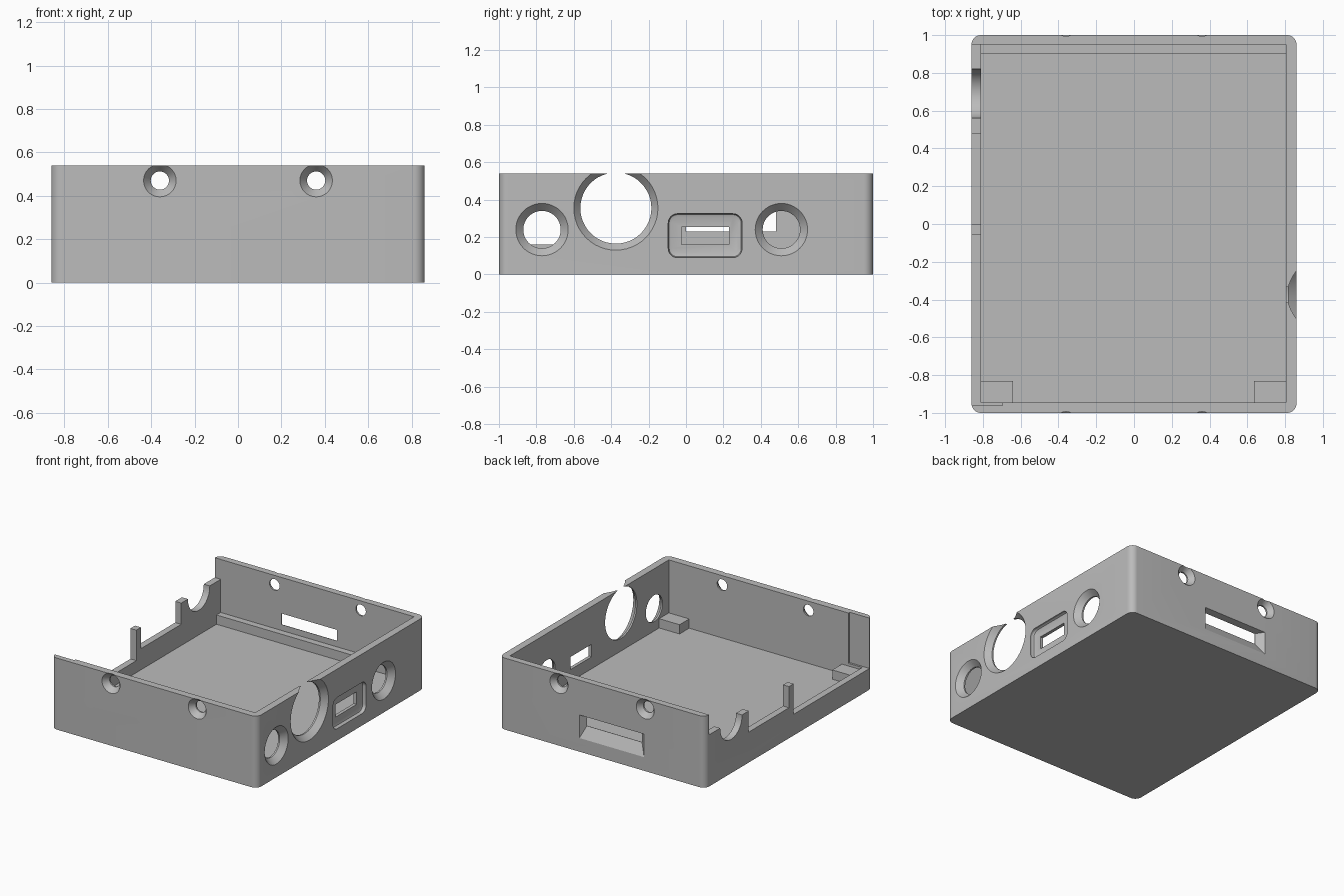
import bpy, bmesh
from math import sin, cos, pi, radians
from mathutils import Vector

cube = bpy.data.objects.get("Cube")
if cube:
    bpy.data.objects.remove(cube, do_unlink=True)

grey = bpy.data.materials.new("plain grey")
grey.use_nodes = True
colour = (0.5, 0.5, 0.5, 1)
grey.diffuse_color = colour
grey.node_tree.nodes["Principled BSDF"].inputs["Base Color"].default_value = colour

W, D, H = 0.86, 1.0, 0.54      # half width, half depth, height
FLOOR = 0.07
IX0, IX1, IY0, IY1 = -0.81, 0.805, -0.945, 0.95   # inner cavity


def loft(name, rings):
    """Closed solid through rings of equal point count, capped at both ends."""
    bm = bmesh.new()
    loops = [[bm.verts.new(p) for p in ring] for ring in rings]
    n = len(loops[0])
    for a, b in zip(loops, loops[1:]):
        for i in range(n):
            j = (i + 1) % n
            bm.faces.new((a[i], a[j], b[j], b[i]))
    bm.faces.new(loops[0])
    bm.faces.new(loops[-1])
    bmesh.ops.recalc_face_normals(bm, faces=bm.faces)
    mesh = bpy.data.meshes.new(name)
    bm.to_mesh(mesh)
    bm.free()
    mesh.materials.append(grey)
    obj = bpy.data.objects.new(name, mesh)
    bpy.context.collection.objects.link(obj)
    return obj


def rounded(u0, u1, v0, v1, r, steps=8):
    """Rounded rectangle outline as 2D points."""
    pts = []
    corners = ((u1 - r, v1 - r), (u0 + r, v1 - r), (u0 + r, v0 + r), (u1 - r, v0 + r))
    for k, (cu, cv) in enumerate(corners):
        for i in range(steps + 1):
            a = pi / 2 * (k + i / steps)
            pts.append((cu + r * cos(a), cv + r * sin(a)))
    return pts


def rect(u0, u1, v0, v1):
    return [(u0, v0), (u1, v0), (u1, v1), (u0, v1)]


def circle(u, v, r, n=48):
    return [(u + r * cos(2 * pi * i / n), v + r * sin(2 * pi * i / n)) for i in range(n)]


def on_x(pts, x):
    return [Vector((x, u, v)) for u, v in pts]


def on_y(pts, y):
    return [Vector((u, y, v)) for u, v in pts]


def on_z(pts, z):
    return [Vector((u, v, z)) for u, v in pts]


def box(name, x0, x1, y0, y1, z0, z1):
    pts = rect(x0, x1, y0, y1)
    return loft(name, [on_z(pts, z0), on_z(pts, z1)])


body = loft("case_body", [on_z(rounded(-W, W, -D, D, 0.05), z) for z in (0, H)])


def cut(cutter):
    cutter.hide_render = True
    mod = body.modifiers.new("cut", "BOOLEAN")
    mod.operation = "DIFFERENCE"
    mod.solver = "EXACT"
    mod.object = cutter
    bpy.context.view_layer.objects.active = body
    bpy.ops.object.modifier_apply(modifier=mod.name)
    bpy.data.objects.remove(cutter, do_unlink=True)


# Hollow interior
cut(box("cavity", IX0, IX1, IY0, IY1, FLOOR, 1))

# Stepped left wall with two upright posts and a half-round cradle
cradle = [(0.69 + 0.13 * cos(a), 0.385 + 0.13 * sin(a))
          for a in (pi + pi * i / 24 for i in range(25))]
profile = [(-0.96, 1), (-0.96, 0.16), (-0.055, 0.16), (-0.055, 0.39), (0, 0.39),
           (0, 0.23), (0.48, 0.23), (0.48, 0.39), (0.56, 0.39), *cradle,
           (0.82, 0.39), (0.951, 0.39), (0.951, 1)]
cut(loft("left_wall_cut", [on_x(profile, -1), on_x(profile, IX0 + 0.001)]))
cut(box("front_wall_relief", -1, -0.695, -0.96, -0.93, 0.16, 1))

# Countersunk round openings in the right wall
for y, z, wide, narrow in ((-0.77, 0.24, 0.14, 0.1), (-0.375, 0.355, 0.225, 0.19),
                           (0.51, 0.24, 0.14, 0.1)):
    big, small = circle(y, z, wide), circle(y, z, narrow)
    cut(loft("round_opening", [on_x(big, 0.9), on_x(big, W),
                               on_x(small, 0.817), on_x(small, 0.75)]))

# Recessed port in the right wall
outer = rounded(-0.095, 0.3, 0.09, 0.325, 0.05)
mid = rounded(-0.09, 0.295, 0.095, 0.32, 0.045)
inner = rounded(-0.075, 0.28, 0.11, 0.305, 0.03)
cut(loft("port_recess", [on_x(outer, 0.9), on_x(outer, 0.845),
                         on_x(mid, 0.835), on_x(inner, 0.83)]))
slot = rect(-0.025, 0.23, 0.16, 0.255)
cut(loft("port_slot", [on_x(slot, 0.75), on_x(slot, 0.9)]))

# Countersunk screw holes, two in the front and two in the back
for x in (-0.36, 0.36):
    for s, inside in ((-1, IY0), (1, IY1)):
        big, small = circle(x, 0.47, 0.075, 32), circle(x, 0.47, 0.042, 32)
        cut(loft("screw_hole", [on_y(big, s * 1.05), on_y(big, s * D),
                                on_y(small, inside + s * 0.012),
                                on_y(small, inside - s * 0.02)]))

# Flared slot in the back wall
wide = rect(-0.35, 0.19, 0.103, 0.277)
narrow = rect(-0.3, 0.16, 0.185, 0.268)
cut(loft("back_slot", [on_y(wide, 1.05), on_y(wide, D),
                       on_y(narrow, IY1 + 0.003), on_y(narrow, 0.92)]))

# Interior ledge along the back and support blocks in the front corners
box("back_ledge", IX0, IX1, 0.9, IY1, FLOOR, 0.14)
box("left_support_block", 0.635, IX1, IY0, -0.83, FLOOR, 0.14)
box("right_support_block", IX0, -0.64, IY0, -0.83, FLOOR, 0.14)

# Smooth curved surfaces, keep edges crisp
bpy.ops.object.select_all(action="DESELECT")
body.select_set(True)
bpy.context.view_layer.objects.active = body
bpy.ops.object.shade_smooth_by_angle(angle=radians(25))
